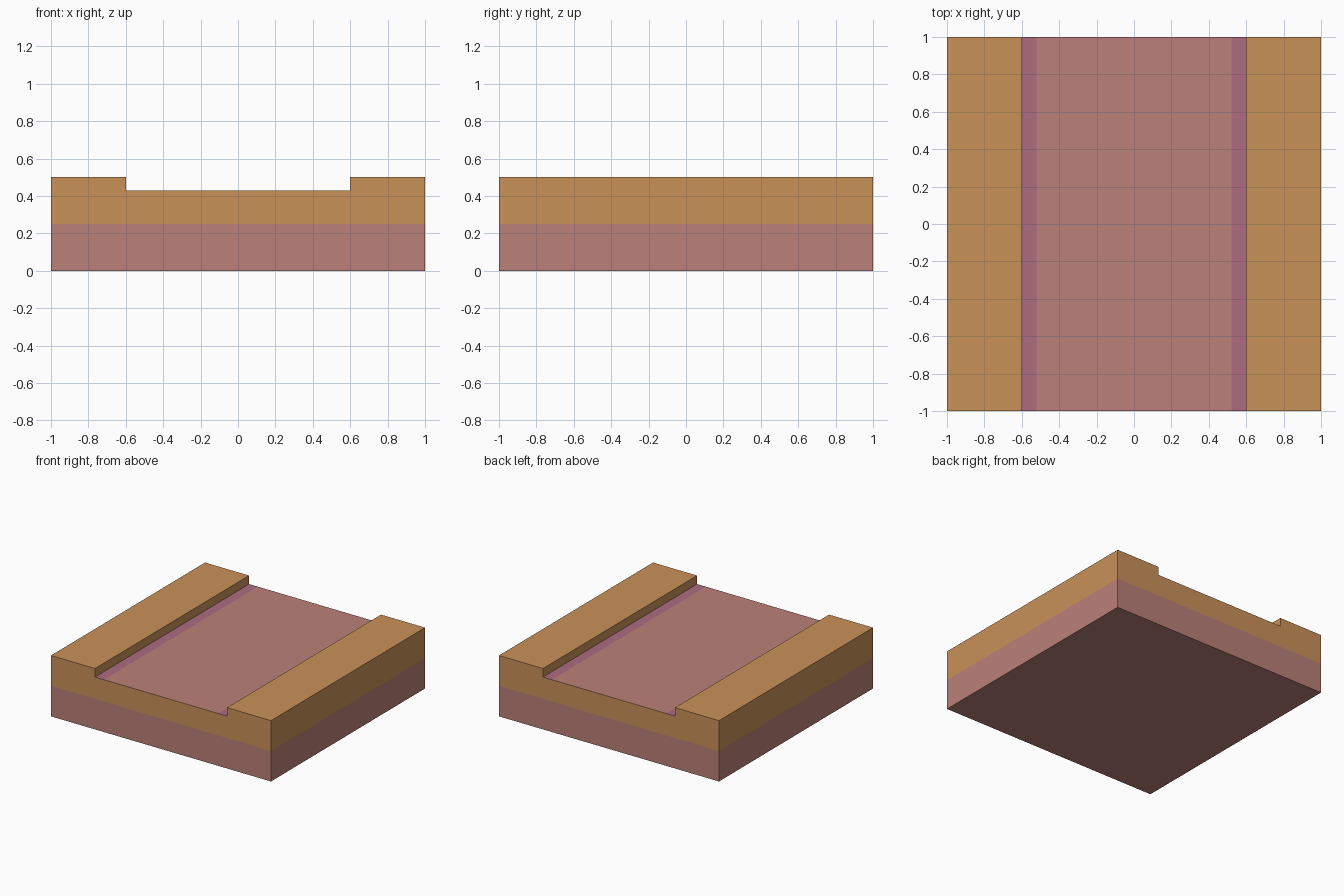
import bpy, bmesh

if "Cube" in bpy.data.objects:
    bpy.data.objects.remove(bpy.data.objects["Cube"])


def material(name, rgb):
    lin = [(c / 255 / 12.92) if c < 11 else ((c / 255 + 0.055) / 1.055) ** 2.4 for c in rgb]
    m = bpy.data.materials.new(name)
    m.diffuse_color = (*lin, 1)
    m.use_nodes = True
    m.node_tree.nodes["Principled BSDF"].inputs["Base Color"].default_value = m.diffuse_color
    return m


TAN, PINK, PURPLE = 0, 1, 2
WIDTH, FLOOR, TOP, LAYER, STRIP = 0.6, 0.43, 0.5, 0.25, 0.52

# Channel cross-section, extruded from front to back
half = [(1, 0), (1, TOP), (WIDTH, TOP), (WIDTH, FLOOR)]
profile = half + [(-x, z) for x, z in reversed(half)]
bm = bmesh.new()
face = bm.faces.new([bm.verts.new((x, -1, z)) for x, z in profile])
ext = bmesh.ops.extrude_face_region(bm, geom=[face], use_keep_orig=True)
bmesh.ops.translate(bm, vec=(0, 2, 0),
                    verts=[g for g in ext["geom"] if isinstance(g, bmesh.types.BMVert)])

# Cut lines for the two soil layers and the channel edge strips
for co, no in [((0, 0, LAYER), (0, 0, 1)), ((STRIP, 0, 0), (1, 0, 0)), ((-STRIP, 0, 0), (1, 0, 0))]:
    bmesh.ops.bisect_plane(bm, geom=bm.verts[:] + bm.edges[:] + bm.faces[:],
                           plane_co=co, plane_no=no)
bmesh.ops.recalc_face_normals(bm, faces=bm.faces[:])

# Colour by height, direction and distance from the centre
for f in bm.faces:
    c = f.calc_center_median()
    if f.normal.z > 0.9 and c.z < TOP - 0.01:
        f.material_index = PURPLE if abs(c.x) > STRIP else PINK
    else:
        f.material_index = PINK if c.z < LAYER else TAN

mesh = bpy.data.meshes.new("channel_tile")
bm.to_mesh(mesh)
bm.free()
for name, rgb in [("tan_ground", (201, 145, 89)), ("pink_clay", (187, 128, 120)),
                  ("purple_edge", (173, 108, 128))]:
    mesh.materials.append(material(name, rgb))
bpy.context.collection.objects.link(bpy.data.objects.new("channel_tile", mesh))
